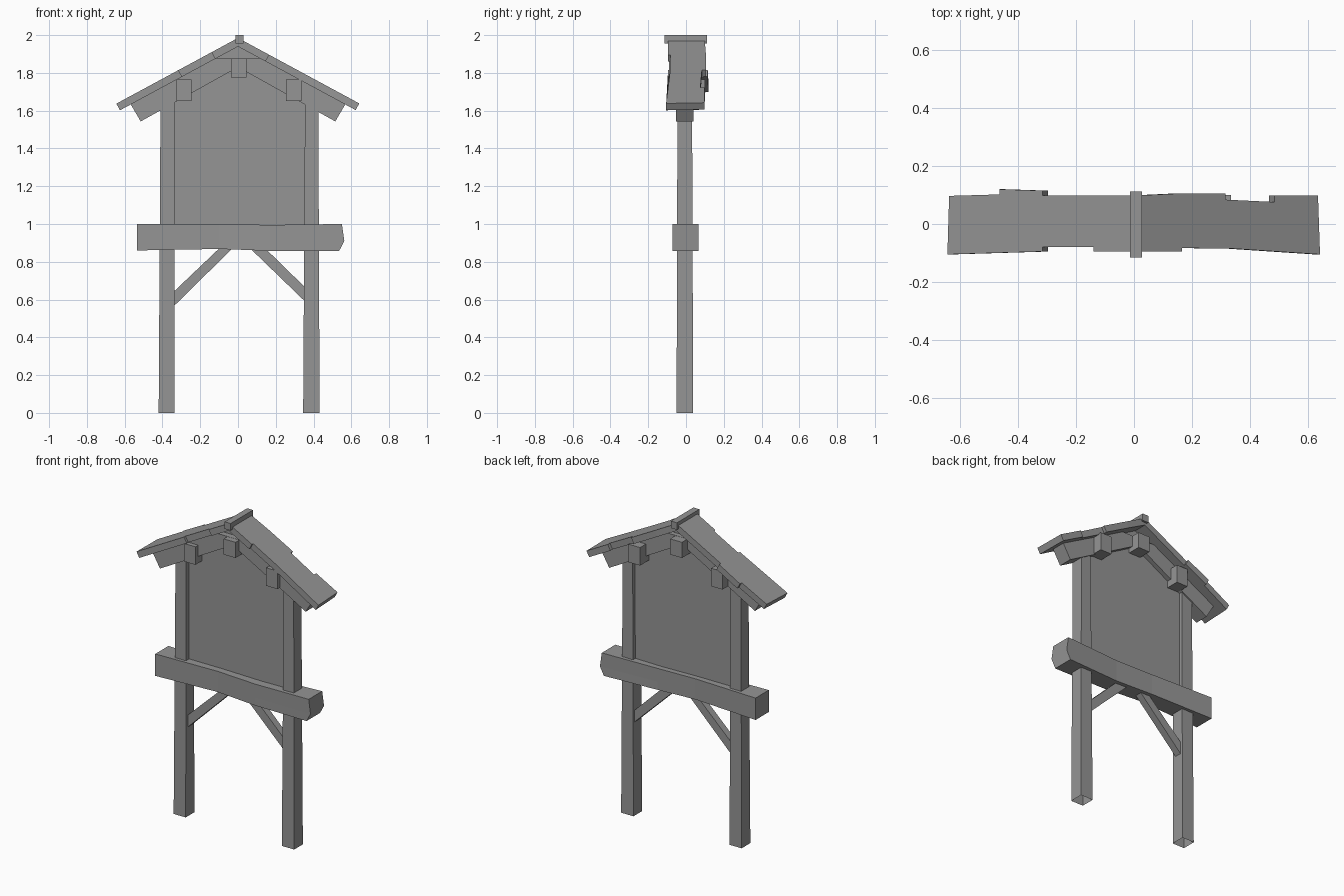
import bpy, bmesh, math

if "Cube" in bpy.data.objects:
    bpy.data.objects.remove(bpy.data.objects["Cube"])

grey = bpy.data.materials.new("weathered grey")
grey.diffuse_color = (0.3, 0.3, 0.3, 1)
grey.use_nodes = True
grey.node_tree.nodes["Principled BSDF"].inputs["Base Color"].default_value = grey.diffuse_color


def loft(name, rings, cap_start=True):
    """Skin a list of equal-length point rings into a flat-shaded solid."""
    bm = bmesh.new()
    vs = [[bm.verts.new(p) for p in ring] for ring in rings]
    n = len(vs[0])
    for a, b in zip(vs, vs[1:]):
        for i in range(n):
            j = (i + 1) % n
            bm.faces.new((a[i], a[j], b[j], b[i]))
    if cap_start:
        bm.faces.new(vs[0][::-1])
    bm.faces.new(vs[-1])
    bmesh.ops.recalc_face_normals(bm, faces=bm.faces)
    me = bpy.data.meshes.new(name)
    bm.to_mesh(me)
    bm.free()
    me.materials.append(grey)
    ob = bpy.data.objects.new(name, me)
    bpy.context.collection.objects.link(ob)
    return ob


def extrude_y(name, outline, y0, y1):
    """Extrude an (x, z) outline from front y0 to back y1."""
    return loft(name, [[(x, y, z) for x, z in outline] for y in (y0, y1)])


def box(name, x0, x1, y0, y1, z0, z1):
    return extrude_y(name, [(x0, z0), (x1, z0), (x1, z1), (x0, z1)], y0, y1)


def rect_z(x0, x1, y0, y1, z):
    return [(x0, y0, z), (x1, y0, z), (x1, y1, z), (x0, y1, z)]


# Tapered posts, open underneath
loft("left_post", [rect_z(-0.42, -0.335, -0.05, 0.038, 0),
                   rect_z(-0.41, -0.335, -0.045, 0.032, 1.68)], False)
loft("right_post", [rect_z(0.345, 0.432, -0.05, 0.038, 0),
                    rect_z(0.355, 0.425, -0.045, 0.032, 1.68)], False)

# Hewn cross beam: x bottom, x top, front y, back y, bottom z, top z
sections = [(-0.535, -0.535, -0.072, 0.062, 0.86, 1.0),
            (-0.1, -0.1, -0.06, 0.045, 0.868, 1.0),
            (0.17, 0.17, -0.07, 0.045, 0.858, 0.995),
            (0.535, 0.55, -0.072, 0.065, 0.857, 1.0)]
rings = []
for xb, xt, yf, yb, zb, zt in sections:
    xm = 0.563 if xb > 0.5 else xb
    zm = 0.91
    rings.append([(xb, yf, zb), (xb, yb, zb), (xm, yb, zm),
                  (xt, yb, zt), (xt, yf, zt), (xm, yf, zm)])
loft("cross_beam", rings)

# Diagonal braces under the beam
extrude_y("left_brace", [(-0.345, 0.56), (-0.025, 0.875), (-0.095, 0.875), (-0.345, 0.637)], -0.025, 0.02)
extrude_y("right_brace", [(0.36, 0.585), (0.36, 0.66), (0.14, 0.875), (0.06, 0.875)], -0.025, 0.02)

# Gabled back board
extrude_y("board", [(-0.345, 0.98), (0.365, 0.98), (0.365, 1.74), (0, 1.95), (-0.345, 1.75)],
          -0.015, 0.01)

# Rafters with the peak cut level
for side, name in ((-1, "left_rafter"), (1, "right_rafter")):
    extrude_y(name, [(side * x, z) for x, z in
                     ((0.515, 1.543), (0.568, 1.633), (0.12, 1.876), (0, 1.876), (0, 1.83))],
              -0.052, 0.04)

# Purlin blocks
box("left_purlin", -0.325, -0.245, -0.08, 0.095, 1.65, 1.765)
box("right_purlin", 0.255, 0.335, -0.08, 0.1, 1.65, 1.765)
box("ridge_purlin", -0.038, 0.045, -0.09, 0.095, 1.775, 1.875)

# Roof slabs: stepped plan outlines laid on the slope
PITCH = 0.54
T = 0.04
nx, nz = math.sin(math.atan(PITCH)), math.cos(math.atan(PITCH))


def roof(name, side, plan):
    top = [(x, y, 1.985 - PITCH * abs(x)) for x, y in plan]
    low = [(x - side * nx * T, y, z - nz * T) for x, y, z in top]
    loft(name, [low, top])


roof("left_roof", -1, [(0, -0.095), (0, 0.098), (-0.315, 0.098), (-0.315, 0.115), (-0.465, 0.12),
                       (-0.465, 0.102), (-0.638, 0.097), (-0.644, -0.105), (-0.315, -0.095),
                       (-0.315, -0.08), (-0.14, -0.08), (-0.14, -0.095)])
roof("right_roof", 1, [(0, -0.095), (0.165, -0.095), (0.165, -0.083), (0.34, -0.085), (0.642, -0.105),
                       (0.635, 0.098), (0.485, 0.098), (0.485, 0.076), (0.315, 0.084),
                       (0.315, 0.105), (0.15, 0.105), (0, 0.098)])

# Ridge cap
box("ridge_cap", -0.014, 0.028, -0.115, 0.112, 1.955, 2.0)
